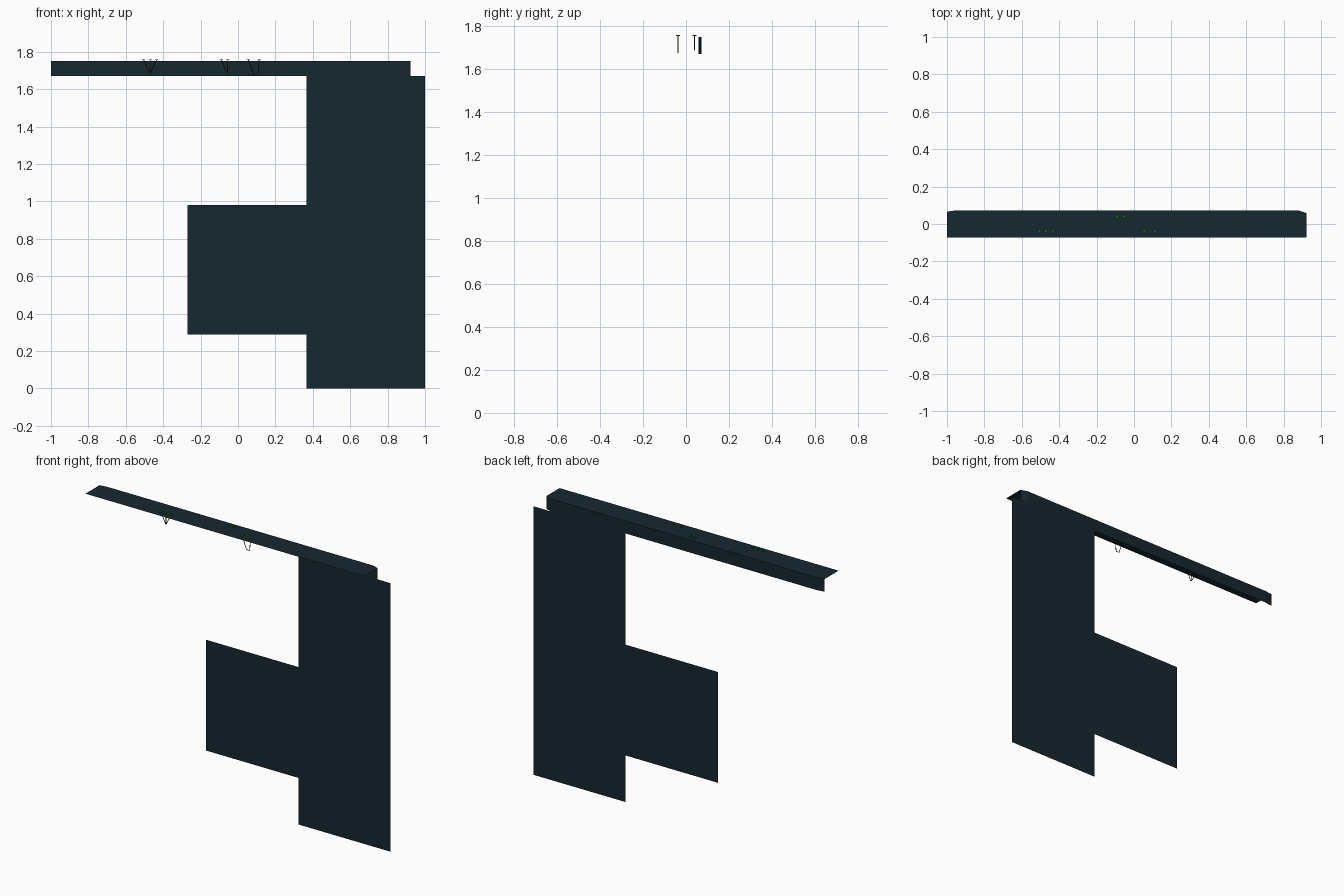
import bpy, math
from mathutils import Vector

if "Cube" in bpy.data.objects:
    bpy.data.objects.remove(bpy.data.objects["Cube"])


def material(name, rgb):
    m = bpy.data.materials.new(name)
    m.diffuse_color = (*rgb, 1)
    m.use_nodes = True
    m.node_tree.nodes["Principled BSDF"].inputs["Base Color"].default_value = m.diffuse_color
    return m


NAVY = material("dark_navy", (0.008, 0.021, 0.03))
BLACK = material("black_stem", (0.006, 0.012, 0.006))
GREEN = material("green", (0.01, 0.16, 0.01))


def add_mesh(name, verts, faces, mat):
    me = bpy.data.meshes.new(name)
    me.from_pydata(verts, [], faces)
    me.materials.append(mat)
    ob = bpy.data.objects.new(name, me)
    bpy.context.collection.objects.link(ob)
    return ob


def wall_panel(name, x0, x1, z0, z1):
    add_mesh(name, [(x0, BACK, z0), (x1, BACK, z0), (x1, BACK, z1), (x0, BACK, z1)],
             [(0, 1, 2, 3)], NAVY)


BACK, TOP, LIP = 0.073, 1.75, 1.672

# Flat sheet panels
wall_panel("tall_panel", 0.365, 1.0, 0.0, LIP)
wall_panel("side_panel", -0.27, 0.365, 0.29, 0.98)

# Thin shelf with a folded back lip that bends inward at both ends
edge = [(-1.0, 0.066), (-0.95, BACK), (0.88, BACK), (0.922, 0.058)]
outline = [(-1.0, -BACK), (0.922, -BACK)] + edge[::-1]
add_mesh("shelf_top", [(x, y, TOP) for x, y in outline], [range(len(outline))], NAVY)
add_mesh("shelf_back_lip",
         [(x, y, TOP) for x, y in edge] + [(x, y, LIP) for x, y in edge],
         [(i, i + 1, i + 5, i + 4) for i in range(3)], NAVY)


def rod(name, a, b, r, mat, sides=6):
    a, b = Vector(a), Vector(b)
    bpy.ops.mesh.primitive_cylinder_add(vertices=sides, radius=r, depth=(b - a).length,
                                        location=(a + b) / 2)
    ob = bpy.context.object
    ob.name = name
    ob.rotation_euler = (b - a).to_track_quat('Z', 'Y').to_euler()
    ob.data.materials.append(mat)


# Small forked stems with green tips: (y, tip x and foot x pairs, foot z)
clusters = [
    (-0.037, [(-0.505, -0.473), (-0.47, -0.47), (-0.435, -0.467)], 1.69),
    (0.04, [(-0.09, -0.06), (-0.055, -0.056)], 1.69),
    (-0.037, [(0.055, 0.085), (0.113, 0.106)], 1.678),
]
for y, stems, foot in clusters:
    for tip_x, foot_x in stems:
        rod("stem", (foot_x, y, foot), (tip_x, y, 1.757), 0.002, BLACK)
        rod("green_tip", (tip_x, y, 1.755), (tip_x, y, 1.76), 0.009, GREEN, 8)
    rod("stem_foot", (stems[0][1], y, foot), (stems[-1][1], y, foot), 0.002, BLACK)
